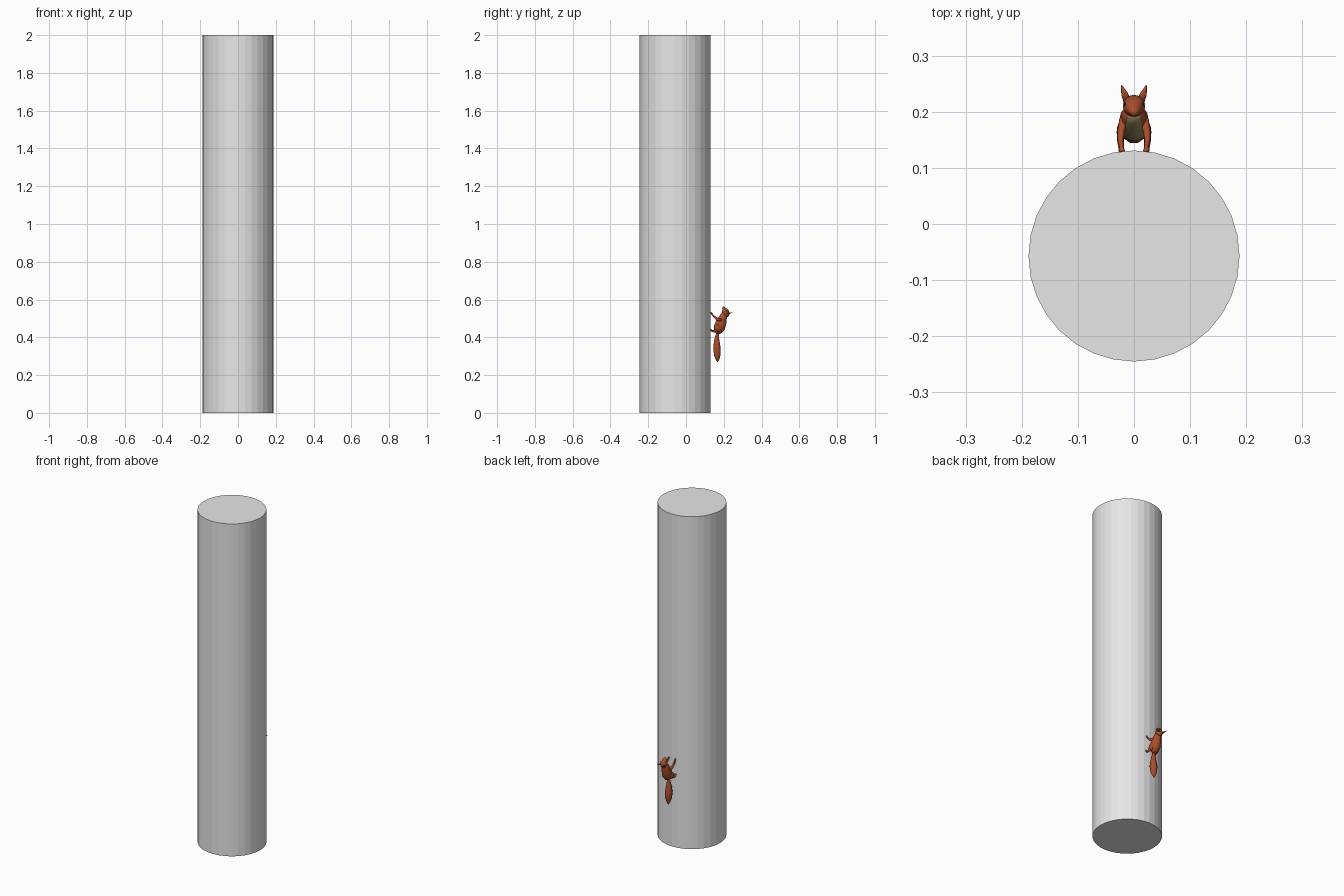
import bpy, bmesh, math
from mathutils import Vector

cube = bpy.data.objects.get("Cube")
if cube:
    bpy.data.objects.remove(cube, do_unlink=True)


def material(name, rgb):
    m = bpy.data.materials.new(name)
    m.use_nodes = True
    m.diffuse_color = (*rgb, 1)
    m.node_tree.nodes["Principled BSDF"].inputs["Base Color"].default_value = (*rgb, 1)
    return m


GREY = material("pole grey", (0.8, 0.8, 0.8))
FUR = material("russet fur", (0.4, 0.075, 0.025))
BELLY = material("olive belly", (0.3, 0.25, 0.11))
DARK = material("dark eye", (0.02, 0.012, 0.01))


def finish(name, bm, mats, smooth=True):
    bmesh.ops.recalc_face_normals(bm, faces=bm.faces)
    for f in bm.faces:
        f.smooth = smooth
    mesh = bpy.data.meshes.new(name)
    bm.to_mesh(mesh)
    bm.free()
    for m in mats:
        mesh.materials.append(m)
    obj = bpy.data.objects.new(name, mesh)
    bpy.context.collection.objects.link(obj)
    return obj


def loft(name, rings, sides=10, side=1, mats=(FUR,)):
    """Closed tube; each ring is (x, y, z, half width, half depth)."""
    bm = bmesh.new()
    pts = [Vector((r[0] * side, r[1], r[2])) for r in rings]
    loops = []
    for i, (p, r) in enumerate(zip(pts, rings)):
        tangent = (pts[min(i + 1, len(pts) - 1)] - pts[max(i - 1, 0)]).normalized()
        depth = tangent.cross(Vector((1, 0, 0))).normalized()
        width = depth.cross(tangent).normalized()
        angles = [math.tau * k / sides for k in range(sides)]
        loops.append([bm.verts.new(p + width * r[3] * math.cos(a)
                                   + depth * r[4] * math.sin(a)) for a in angles])
    for a, b in zip(loops, loops[1:]):
        for k in range(sides):
            n = (k + 1) % sides
            bm.faces.new((a[k], a[n], b[n], b[k]))
    bm.faces.new(loops[0])
    bm.faces.new(loops[-1])
    return finish(name, bm, mats)


def ball(name, centre, radii, mat):
    bm = bmesh.new()
    bmesh.ops.create_uvsphere(bm, u_segments=10, v_segments=7, radius=1)
    bmesh.ops.scale(bm, vec=radii, verts=bm.verts)
    bmesh.ops.translate(bm, vec=centre, verts=bm.verts)
    return finish(name, bm, [mat])


# Pole
bm = bmesh.new()
bmesh.ops.create_cone(bm, cap_ends=True, segments=32, radius1=0.188, radius2=0.188, depth=2)
bmesh.ops.translate(bm, vec=(0, -0.057, 1), verts=bm.verts)
finish("pole", bm, [GREY], smooth=False)

# Squirrel body, with the pale belly on the side facing the pole
body = loft("squirrel_body", [
    (0, 0.166, 0.418, 0.008, 0.008), (0, 0.170, 0.430, 0.021, 0.022),
    (0, 0.177, 0.452, 0.028, 0.031), (0, 0.186, 0.480, 0.026, 0.029),
    (0, 0.196, 0.505, 0.021, 0.022), (0, 0.205, 0.527, 0.016, 0.016)],
    sides=14, mats=(FUR, BELLY))
for f in body.data.polygons:
    if f.normal.y < -0.5 and abs(f.center.x) < 0.018 and f.center.z > 0.435:
        f.material_index = 1

# Head, looking up the pole
loft("squirrel_head", [
    (0, 0.217, 0.507, 0.009, 0.008), (0, 0.213, 0.519, 0.019, 0.018),
    (0, 0.209, 0.534, 0.020, 0.019), (0, 0.203, 0.549, 0.012, 0.012),
    (0, 0.198, 0.558, 0.008, 0.007), (0, 0.196, 0.562, 0.003, 0.003)], sides=12)

# Bushy tail hanging down
loft("squirrel_tail", [
    (0, 0.168, 0.428, 0.007, 0.007), (0, 0.164, 0.405, 0.010, 0.010),
    (0, 0.163, 0.375, 0.016, 0.016), (0, 0.164, 0.340, 0.021, 0.021),
    (0, 0.166, 0.305, 0.018, 0.018), (0, 0.167, 0.283, 0.010, 0.010),
    (0, 0.168, 0.269, 0.002, 0.002)])

# Paired parts
for label, s in (("left", 1), ("right", -1)):
    loft(label + "_ear", [
        (0.012, 0.219, 0.526, 0.007, 0.004), (0.017, 0.232, 0.528, 0.006, 0.003),
        (0.022, 0.247, 0.532, 0.001, 0.001)], 8, s)
    loft(label + "_arm", [
        (0.017, 0.187, 0.490, 0.009, 0.010), (0.023, 0.165, 0.496, 0.007, 0.008),
        (0.024, 0.150, 0.509, 0.005, 0.005), (0.022, 0.136, 0.525, 0.004, 0.004),
        (0.021, 0.130, 0.534, 0.005, 0.003)], 8, s)
    ball(label + "_thigh", (0.021 * s, 0.167, 0.448), (0.010, 0.018, 0.020), FUR)
    loft(label + "_foot", [
        (0.023, 0.165, 0.438, 0.008, 0.010), (0.024, 0.148, 0.432, 0.006, 0.006),
        (0.023, 0.136, 0.434, 0.005, 0.005), (0.022, 0.130, 0.443, 0.006, 0.003)], 8, s)
    ball(label + "_eye", (0.0165 * s, 0.214, 0.540), (0.003, 0.003, 0.003), DARK)
